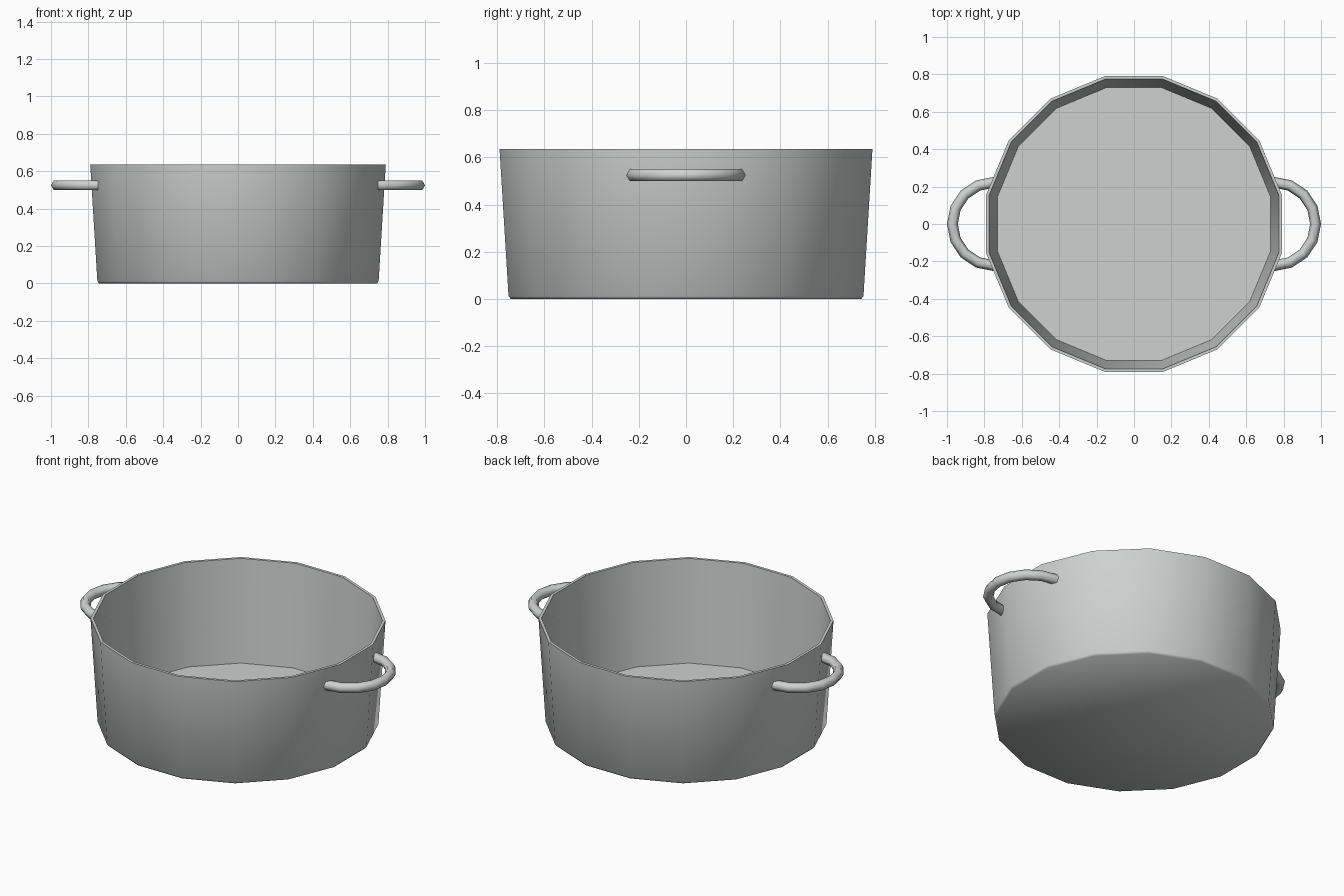
import bpy, bmesh, math

if "Cube" in bpy.data.objects:
    bpy.data.objects.remove(bpy.data.objects["Cube"], do_unlink=True)

SIDES = 16

steel = bpy.data.materials.new("brushed steel")
steel.use_nodes = True
colour = (0.61, 0.64, 0.63, 1)
steel.diffuse_color = colour
steel.node_tree.nodes["Principled BSDF"].inputs["Base Color"].default_value = colour


def loft(name, rings, smooth_angle):
    """Skin a list of point rings and cap both ends."""
    bm = bmesh.new()
    loops = [[bm.verts.new(p) for p in ring] for ring in rings]
    n = len(loops[0])
    for a, b in zip(loops, loops[1:]):
        for i in range(n):
            j = (i + 1) % n
            bm.faces.new((a[i], a[j], b[j], b[i]))
    bm.faces.new(loops[0])
    bm.faces.new(loops[-1])
    bmesh.ops.recalc_face_normals(bm, faces=bm.faces)
    mesh = bpy.data.meshes.new(name)
    bm.to_mesh(mesh)
    bm.free()
    mesh.materials.append(steel)
    obj = bpy.data.objects.new(name, mesh)
    bpy.context.collection.objects.link(obj)
    bpy.ops.object.select_all(action='DESELECT')
    obj.select_set(True)
    bpy.context.view_layer.objects.active = obj
    bpy.ops.object.shade_smooth_by_angle(angle=math.radians(smooth_angle))
    return obj


def pot_ring(apothem, z):
    r = apothem / math.cos(math.pi / SIDES)
    angles = [(i + 0.5) * math.tau / SIDES for i in range(SIDES)]
    return [(r * math.cos(a), r * math.sin(a), z) for a in angles]


# Pot: chamfered base, flared outer wall, rim, inner wall, floor
profile = [(0.742, 0), (0.752, 0.012), (0.79, 0.635), (0.774, 0.635), (0.73, 0.025)]
loft("pot_body", [pot_ring(r, z) for r, z in profile], 60)


# Handles: half rings swept with a six-sided section
def handle_rings(side, centre=0.748, major=0.223, minor=0.029, z=0.525):
    rings = []
    for k in range(9):
        t = -math.pi / 2 + k * math.pi / 8
        ring = []
        for i in range(6):
            a = i * math.tau / 6
            d = major + minor * math.cos(a)
            ring.append((side * (centre + d * math.cos(t)), d * math.sin(t),
                         z + minor * math.sin(a)))
        rings.append(ring)
    return rings


for name, side in (("left_handle", 1), ("right_handle", -1)):
    loft(name, handle_rings(side), 70)
